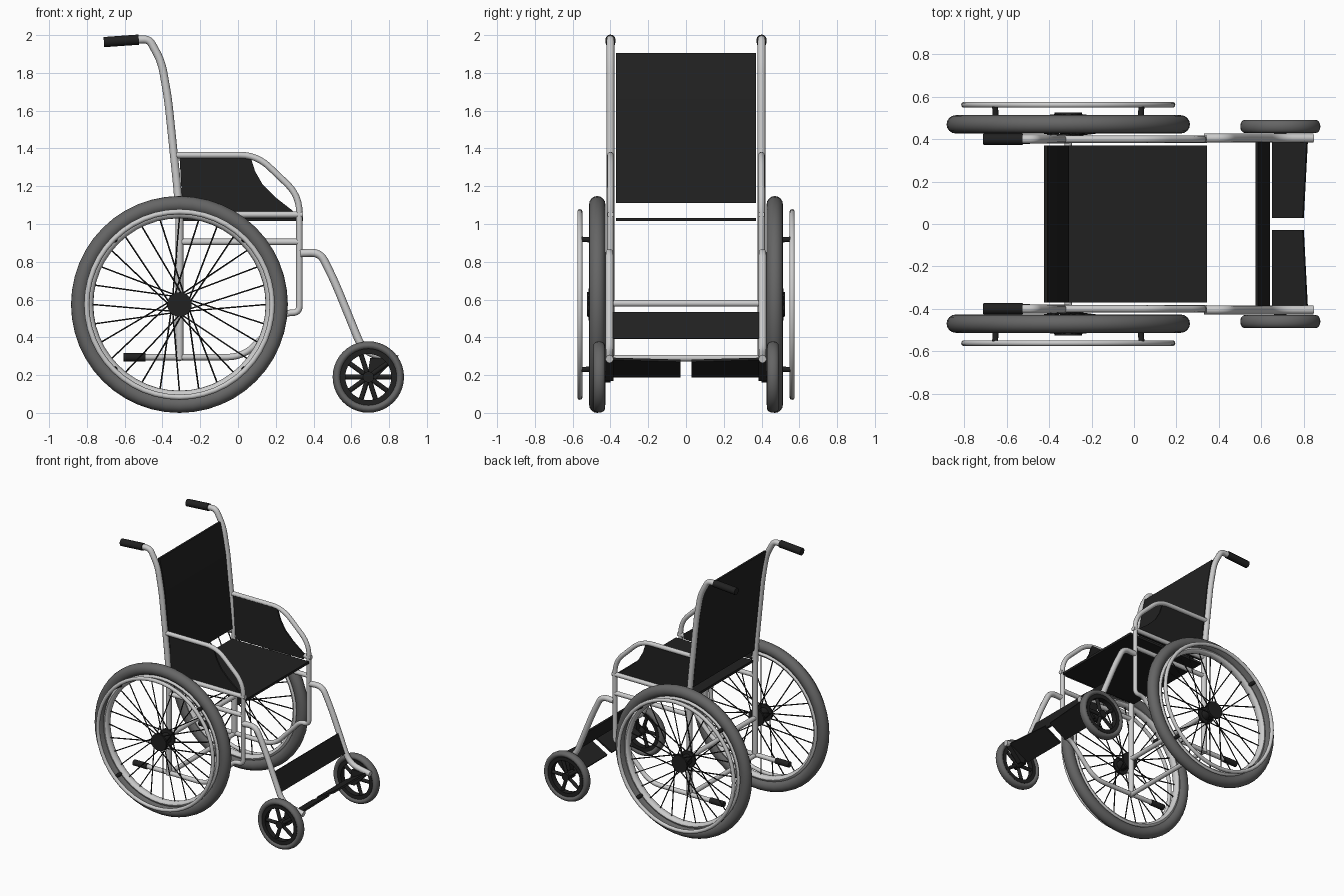
import bpy, bmesh, math
from mathutils import Vector

if "Cube" in bpy.data.objects:
    bpy.data.objects.remove(bpy.data.objects["Cube"])


def material(name, v):
    m = bpy.data.materials.new(name)
    m.diffuse_color = (v, v, v, 1)
    m.use_nodes = True
    m.node_tree.nodes["Principled BSDF"].inputs["Base Color"].default_value = m.diffuse_color
    return m


BLACK = material("black", 0.015)
TYRE = material("tyre_rubber", 0.13)


def finish(ob, name, mat=None, smooth=True):
    ob.name = name
    if mat:
        ob.data.materials.append(mat)
    if smooth:
        bpy.ops.object.select_all(action='DESELECT')
        ob.select_set(True)
        bpy.context.view_layer.objects.active = ob
        bpy.ops.object.shade_smooth_by_angle(angle=math.radians(40))
    return ob


def from_bmesh(bm, name, mat=None, smooth=True):
    bmesh.ops.recalc_face_normals(bm, faces=bm.faces)
    me = bpy.data.meshes.new(name)
    bm.to_mesh(me)
    bm.free()
    ob = bpy.data.objects.new(name, me)
    bpy.context.collection.objects.link(ob)
    return finish(ob, name, mat, smooth)


def fillet(pts, r, n=6):
    """Round the corners of a polyline."""
    pts = [Vector(p) for p in pts]
    out = [pts[0]]
    for a, b, c in zip(pts, pts[1:], pts[2:]):
        d = min(r, (a - b).length * 0.49, (c - b).length * 0.49)
        p, q = b + (a - b).normalized() * d, b + (c - b).normalized() * d
        for i in range(n + 1):
            t = i / n
            out.append(p * (1 - t) ** 2 + b * 2 * t * (1 - t) + q * t * t)
    return out + [pts[-1]]


def tube(name, paths, radius, mat=None, bend=0.06, res=4):
    """One mesh of round tubes, each following a path with rounded corners."""
    cu = bpy.data.curves.new(name, 'CURVE')
    cu.dimensions = '3D'
    cu.bevel_depth = radius
    cu.bevel_resolution = res
    cu.use_fill_caps = True
    for path in paths:
        pts = fillet(path, bend) if len(path) > 2 else path
        sp = cu.splines.new('POLY')
        sp.points.add(len(pts) - 1)
        for p, co in zip(sp.points, pts):
            p.co = (*co, 1)
    ob = bpy.data.objects.new(name, cu)
    bpy.context.collection.objects.link(ob)
    bpy.ops.object.select_all(action='DESELECT')
    ob.select_set(True)
    bpy.context.view_layer.objects.active = ob
    bpy.ops.object.convert(target='MESH')
    return finish(bpy.context.object, name, mat)


def lathe(name, profile, c, mat=None, n=48):
    """Spin a closed (radius, y) profile about the y axis through c."""
    bm = bmesh.new()
    rings = []
    for i in range(n):
        a = 2 * math.pi * i / n
        rings.append([bm.verts.new((c[0] + r * math.cos(a), c[1] + y, c[2] + r * math.sin(a)))
                      for r, y in profile])
    k = len(profile)
    for i in range(n):
        A, B = rings[i], rings[(i + 1) % n]
        for j in range(k):
            bm.faces.new((A[j], A[(j + 1) % k], B[(j + 1) % k], B[j]))
    return from_bmesh(bm, name, mat)


def oval(R, a, b, n=16):
    return [(R + a * math.cos(2 * math.pi * i / n), b * math.sin(2 * math.pi * i / n)) for i in range(n)]


def band(r0, r1, h):
    return [(r0, -h), (r1, -h), (r1, h), (r0, h)]


def sheet(name, outline, offset, mat):
    """Solid slab: a flat outline extruded along offset."""
    bm = bmesh.new()
    f = bm.faces.new([bm.verts.new(p) for p in outline])
    ext = bmesh.ops.extrude_face_region(bm, geom=[f])
    bmesh.ops.translate(bm, vec=offset, verts=[v for v in ext['geom'] if isinstance(v, bmesh.types.BMVert)])
    return from_bmesh(bm, name, mat, False)


def polar(c, r, a, y):
    return (c[0] + r * math.cos(a), y, c[2] + r * math.sin(a))


POST = [(-0.53, 1.976), (-0.47, 1.978), (-0.405, 1.86), (-0.37, 1.66), (-0.345, 1.42),
        (-0.322, 1.2), (-0.31, 1.05), (-0.31, 0.28)]
LEG = [(0.33, 0.845), (0.435, 0.85), (0.51, 0.70), (0.665, 0.32), (0.845, 0.285)]

for s, side in ((-1, "right"), (1, "left")):
    # frame tubes
    y = s * 0.40
    on = lambda pts, yy=y: [(p[0], yy, p[1]) for p in pts]
    tube(side + "_back_post", [on(POST)], 0.021)
    tube(side + "_hand_grip", [on([(-0.71, 1.963), (-0.525, 1.976)])], 0.027, BLACK)
    tube(side + "_armrest_and_front_post",
         [on([(-0.33, 1.365), (0.1, 1.365), (0.325, 1.15), (0.325, 0.53), (0.25, 0.53),
              (0.03, 0.295), (-0.5, 0.295)])], 0.017, bend=0.09)
    tube(side + "_side_rails", [on([(-0.31, 1.05), (0.345, 1.05)]), on([(-0.31, 0.905), (0.325, 0.905)])], 0.017)
    tube(side + "_tip_grip", [on([(-0.605, 0.295), (-0.49, 0.295)])], 0.022, BLACK)
    tube(side + "_leg_tube", [on(LEG, s * 0.405)], 0.021, bend=0.08)

    # side panel under the armrest
    panel = [(-0.29, 1.03), (0.29, 1.03), (0.29, 1.07), (0.2, 1.14), (0.13, 1.21), (0.09, 1.28),
             (0.065, 1.36), (-0.31, 1.36)]
    sheet(side + "_side_panel", on(panel, s * 0.395), (0, -s * 0.012, 0), BLACK)

    # footplate, low at the rear
    fp = [(0.65, s * 0.028, 0.20), (0.795, s * 0.028, 0.282), (0.815, s * 0.41, 0.293), (0.65, s * 0.385, 0.20)]
    sheet(side + "_footplate", fp, (0.006, 0, -0.012), BLACK)
    br = [(0.68, 0.17), (0.72, 0.17), (0.815, 0.27), (0.815, 0.29), (0.70, 0.29)]
    sheet(side + "_caster_bracket", on(br, s * 0.385), (0, s * 0.04, 0), BLACK)

    # big wheel
    c = (-0.31, s * 0.47, 0.574)
    lathe(side + "_tyre", oval(0.531, 0.043, 0.043), c, TYRE)
    lathe(side + "_rim", oval(0.477, 0.021, 0.03, 12), c)
    lathe(side + "_push_rim", oval(0.491, 0.014, 0.014, 10), (c[0], s * 0.562, c[2]))
    diag = [math.pi / 4 + i * math.pi / 2 for i in range(4)]
    tube(side + "_push_rim_mounts", [[polar(c, 0.483, a, s * 0.48), polar(c, 0.488, a, s * 0.558)]
                                     for a in diag], 0.014, BLACK)
    cx, cy, cz = c
    tube(side + "_hub", [[(cx, s * 0.41, cz), (cx, s * 0.425, cz)], [(cx, s * 0.51, cz), (cx, s * 0.525, cz)]],
         0.065, BLACK, res=8)
    tube(side + "_hub_core", [[(cx, s * 0.41, cz), (cx, s * 0.525, cz)]], 0.04, BLACK)
    spokes = []
    for i in range(28):
        a = 2 * math.pi * i / 28
        twist = 0.7 if (i // 2) % 2 else -0.7
        spokes.append([polar(c, 0.055, a + twist, s * (0.42 if i % 2 else 0.515)), polar(c, 0.46, a, c[1])])
    tube(side + "_spokes", spokes, 0.0042, BLACK, res=1)

    # caster wheel, spokes turned half a step between the sides
    c = (0.69, s * 0.46, 0.19)
    lathe(side + "_caster_tyre", oval(0.167, 0.022, 0.031), c, TYRE, 40)
    lathe(side + "_caster_rim", band(0.122, 0.150, 0.022), c, BLACK, 40)
    tube(side + "_caster_hub", [[(c[0], s * 0.40, c[2]), (c[0], s * 0.485, c[2])]], 0.03, BLACK)
    a0 = 0 if s > 0 else math.pi
    tube(side + "_caster_spokes", [[polar(c, 0.015, a0 + i * math.tau / 5, c[1]),
                                    polar(c, 0.13, a0 + i * math.tau / 5, c[1])] for i in range(5)], 0.013, BLACK)

# cross bars between the sides
tube("axle_bar", [[(-0.31, -0.42, 0.58), (-0.31, 0.42, 0.58)]], 0.018)
tube("lower_cross_bar", [[(-0.31, -0.40, 0.29), (-0.31, 0.40, 0.29)]], 0.017)

# seat sling
sheet("seat", [(-0.31, -0.37, 1.015), (0.345, -0.37, 1.015), (0.345, 0.37, 1.015), (-0.31, 0.37, 1.015)],
      (0, 0, 0.018), BLACK)

# backrest follows the curve of the posts
curve = [(-0.314, 1.11), (-0.322, 1.2), (-0.345, 1.42), (-0.37, 1.66), (-0.39, 1.78), (-0.416, 1.905)]
back = [(x - 0.008, -0.37, z) for x, z in curve] + [(x + 0.008, -0.37, z) for x, z in reversed(curve)]
sheet("backrest", back, (0, 0.74, 0), BLACK)

# calf strap between the leg tubes
strap = [(0.572, 0.53), (0.63, 0.39), (0.642, 0.395), (0.584, 0.535)]
sheet("calf_strap", [(x, -0.395, z) for x, z in strap], (0, 0.79, 0), BLACK)
